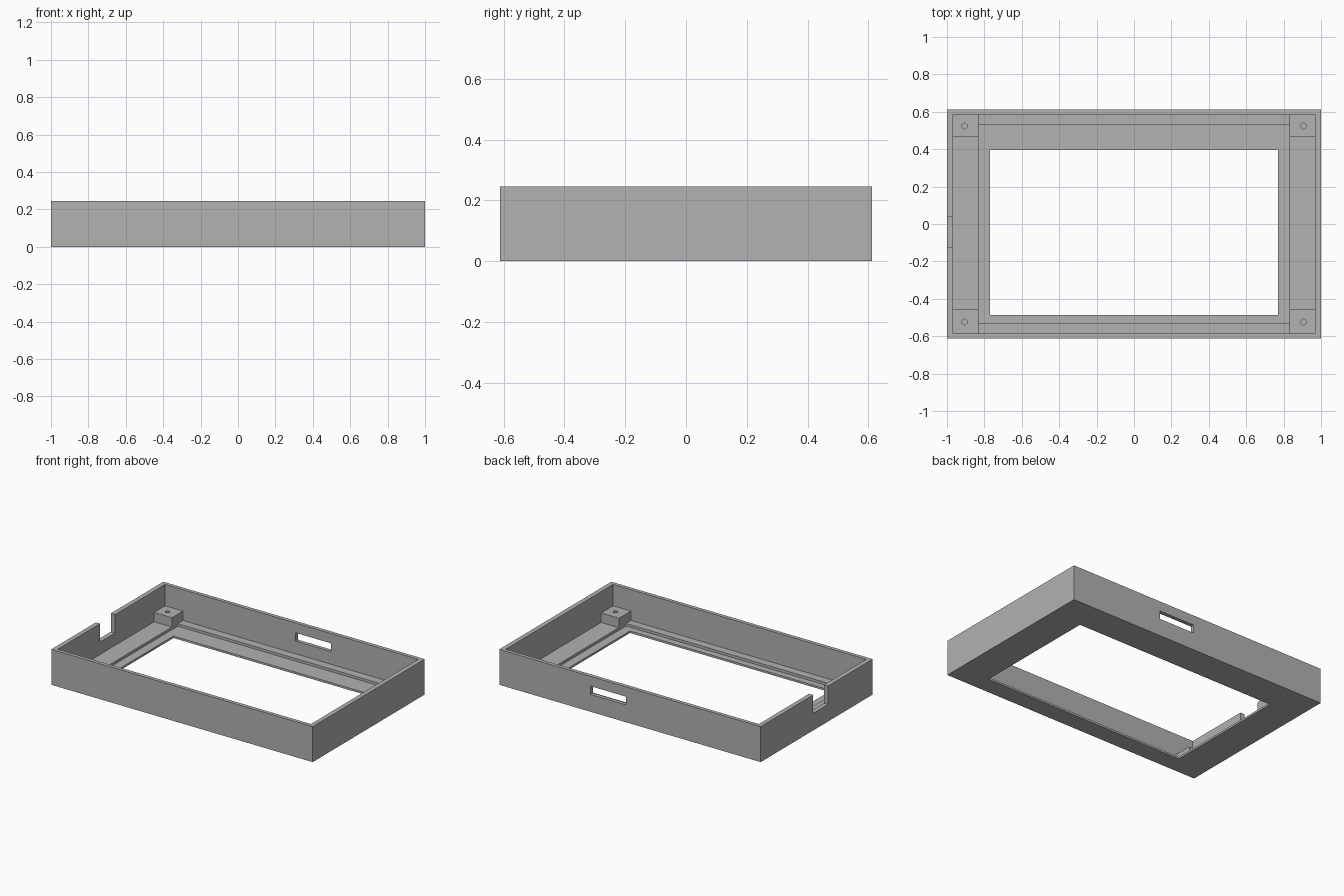
import bpy
import bmesh
from mathutils import Matrix, Vector

if "Cube" in bpy.data.objects:
    bpy.data.objects.remove(bpy.data.objects["Cube"], do_unlink=True)

grey = bpy.data.materials.new("plain grey")
grey.use_nodes = True
grey.diffuse_color = (0.445, 0.445, 0.445, 1)
grey.node_tree.nodes["Principled BSDF"].inputs["Base Color"].default_value = grey.diffuse_color


def add_object(name, bm):
    mesh = bpy.data.meshes.new(name)
    bm.to_mesh(mesh)
    bm.free()
    mesh.materials.append(grey)
    obj = bpy.data.objects.new(name, mesh)
    bpy.context.collection.objects.link(obj)
    return obj


def box(name, x, y, z):
    """Box spanning the (low, high) range on each axis."""
    low, high = (Vector(corner) for corner in zip(x, y, z))
    bm = bmesh.new()
    place = Matrix.Translation((low + high) / 2) @ Matrix.Diagonal((high - low).to_4d())
    bmesh.ops.create_cube(bm, size=1, matrix=place)
    return add_object(name, bm)


def cylinder(name, x, y, z, radius):
    bm = bmesh.new()
    place = Matrix.Translation((x, y, sum(z) / 2))
    bmesh.ops.create_cone(bm, cap_ends=True, segments=24, radius1=radius,
                          radius2=radius, depth=z[1] - z[0], matrix=place)
    return add_object(name, bm)


def cut(obj, cutter):
    """Subtract the cutter from the object and discard it."""
    cutter.hide_render = True
    mod = obj.modifiers.new("cut", "BOOLEAN")
    mod.operation = "DIFFERENCE"
    mod.solver = "EXACT"
    mod.object = cutter
    bpy.context.view_layer.objects.active = obj
    bpy.ops.object.modifier_apply(modifier=mod.name)
    bpy.data.objects.remove(cutter, do_unlink=True)


HEIGHT, FLOOR, LEDGE, OVER = 0.245, 0.032, 0.014, 0.4
INNER_X, INNER_Y = 0.968, 0.586

# Open tray: cavity, stepped recess and off-centre window
frame = box("bezel_frame", (-1, 1), (-0.612, 0.612), (0, HEIGHT))
cut(frame, box("cavity", (-INNER_X, INNER_X), (-INNER_Y, INNER_Y), (FLOOR, OVER)))
cut(frame, box("recess", (-0.832, 0.832), (-0.532, 0.529), (LEDGE, 0.1)))
cut(frame, box("window", (-0.77, 0.77), (-0.487, 0.395), (-0.1, 0.1)))

# Open notch in the right wall, closed slot in the back wall
cut(frame, box("notch", (-1.1, -0.9), (-0.124, 0.038), (0.118, OVER)))
cut(frame, box("slot", (0.03, 0.302), (0.5, 0.7), (0.12, 0.177)))

# Corner posts with screw holes, sunk slightly into the walls and floor
for side, sx in (("left", 1), ("right", -1)):
    for end, sy, edge in (("back", 1, 0.466), ("front", -1, 0.455)):
        post = box(f"{end}_{side}_post",
                   sorted((sx * 0.832, sx * (INNER_X + 0.01))),
                   sorted((sy * edge, sy * (INNER_Y + 0.01))),
                   (FLOOR - 0.01, 0.097))
        cut(post, cylinder("screw_hole", sx * 0.906, sy * 0.524, (FLOOR, 0.2), 0.015))
